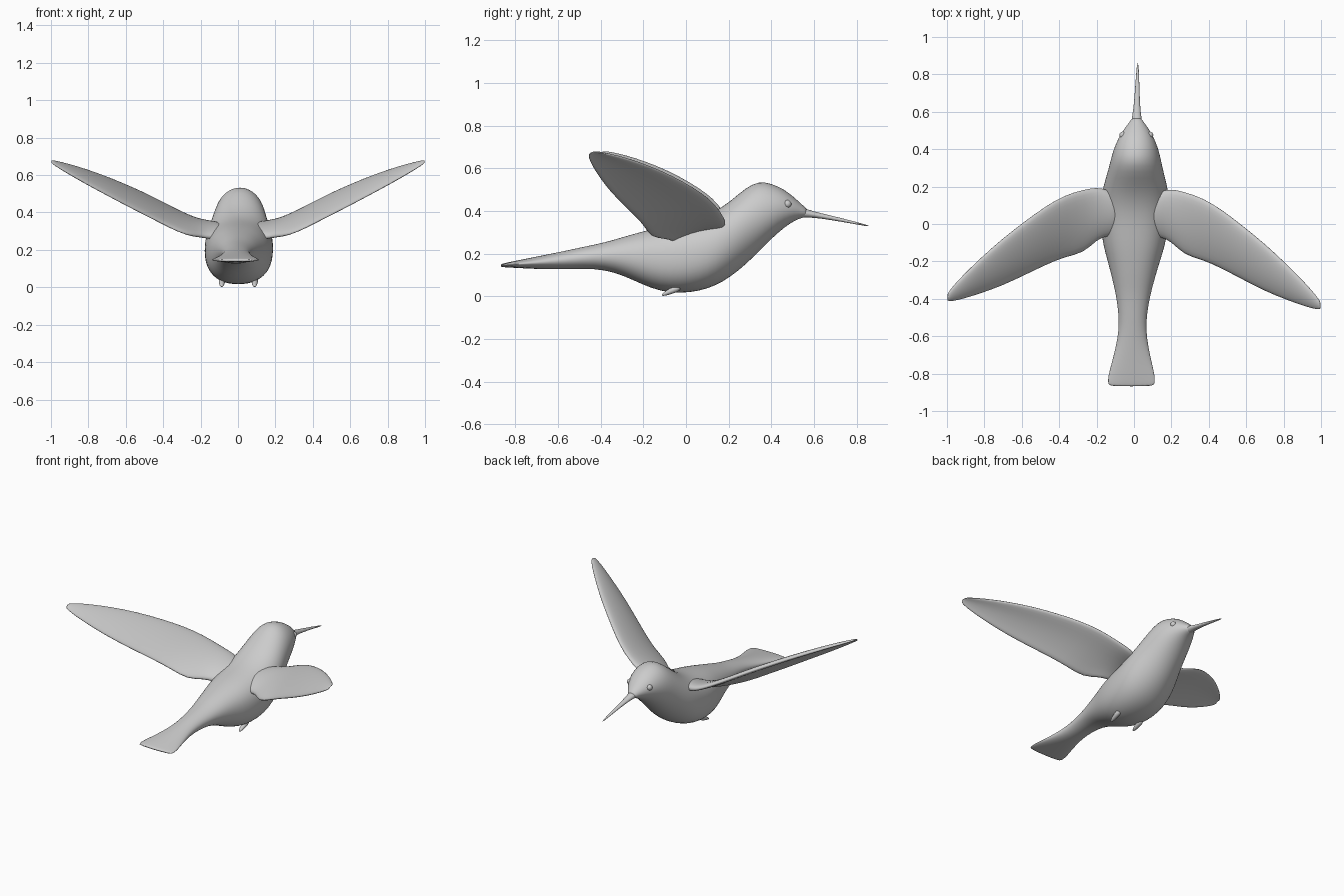
import bpy, bmesh, math
from mathutils import Vector


def loft(name, rings, subdiv=1):
    """Skin closed rings of equal length, cap both ends, smooth."""
    bm = bmesh.new()
    vr = [[bm.verts.new(p) for p in r] for r in rings]
    n = len(vr[0])
    for a, b in zip(vr, vr[1:]):
        for i in range(n):
            j = (i + 1) % n
            bm.faces.new((a[i], a[j], b[j], b[i]))
    bm.faces.new(vr[0])
    bm.faces.new(vr[-1])
    bmesh.ops.recalc_face_normals(bm, faces=bm.faces)
    for f in bm.faces:
        f.smooth = True
    me = bpy.data.meshes.new(name)
    bm.to_mesh(me)
    bm.free()
    ob = bpy.data.objects.new(name, me)
    bpy.context.collection.objects.link(ob)
    if subdiv:
        m = ob.modifiers.new("smooth", 'SUBSURF')
        m.levels = m.render_levels = subdiv
    return ob


def centre_x(y):
    return 0.003 + 0.02 * y


def oval(y, top, bot, hw, power=2.0, n=24):
    """Upright superellipse ring across the body at position y."""
    pts = []
    for i in range(n):
        a = 2 * math.pi * i / n
        c, s = math.cos(a), math.sin(a)
        pts.append(Vector((
            centre_x(y) + hw * math.copysign(abs(c) ** (2 / power), c), y,
            (top + bot) / 2 + (top - bot) / 2 * math.copysign(abs(s) ** (2 / power), s))))
    return pts


# Body, head and fanned tail: y, top, bottom, half width, squareness
body = [
    (-0.868, 0.150, 0.138, 0.118, 2.2), (-0.855, 0.154, 0.136, 0.125, 2.2),
    (-0.82, 0.162, 0.134, 0.128, 2), (-0.75, 0.176, 0.130, 0.110, 2),
    (-0.66, 0.194, 0.126, 0.088, 2), (-0.57, 0.212, 0.126, 0.073, 2),
    (-0.48, 0.232, 0.129, 0.076, 2), (-0.38, 0.252, 0.124, 0.092, 2),
    (-0.29, 0.280, 0.095, 0.115, 2.1), (-0.20, 0.305, 0.052, 0.140, 2.2),
    (-0.12, 0.326, 0.022, 0.165, 2.3), (-0.03, 0.345, 0.012, 0.180, 2.3),
    (0.06, 0.365, 0.022, 0.185, 2.3), (0.14, 0.400, 0.048, 0.184, 2.2),
    (0.21, 0.448, 0.090, 0.170, 2.1), (0.28, 0.510, 0.147, 0.150, 2),
    (0.34, 0.541, 0.207, 0.136, 2), (0.40, 0.530, 0.268, 0.121, 2),
    (0.46, 0.502, 0.322, 0.096, 2), (0.51, 0.462, 0.355, 0.066, 2),
    (0.545, 0.428, 0.368, 0.037, 2), (0.57, 0.408, 0.373, 0.024, 2),
]
loft("body", [oval(*b) for b in body])

# Long thin beak
beak = [(0.50, 0.425, 0.365, 0.035), (0.55, 0.415, 0.368, 0.030),
        (0.60, 0.397, 0.368, 0.021), (0.67, 0.381, 0.358, 0.015),
        (0.77, 0.356, 0.342, 0.010), (0.865, 0.330, 0.324, 0.004)]
loft("beak", [oval(*b, n=12) for b in beak])

# Wings: x, leading edge y z, trailing edge y z, thickness
stations = [
    (0.08, 0.150, 0.315, -0.06, 0.260, 0.060), (0.15, 0.185, 0.335, -0.07, 0.265, 0.055),
    (0.20, 0.193, 0.348, -0.09, 0.272, 0.045), (0.27, 0.180, 0.378, -0.165, 0.278, 0.036),
    (0.37, 0.148, 0.430, -0.185, 0.322, 0.034), (0.47, 0.088, 0.482, -0.23, 0.375, 0.034),
    (0.58, 0.005, 0.533, -0.285, 0.430, 0.034), (0.70, -0.09, 0.583, -0.345, 0.494, 0.032),
    (0.82, -0.20, 0.627, -0.390, 0.558, 0.028), (0.92, -0.30, 0.657, -0.423, 0.616, 0.022),
    (0.98, -0.368, 0.672, -0.436, 0.652, 0.014), (1.0, -0.400, 0.678, -0.434, 0.668, 0.008),
]
# Arched section with a hollow underside: chord fraction, height
section = [(0, 0), (0.02, 0.35), (0.12, 0.65), (0.3, 0.85), (0.5, 0.9), (0.7, 0.8),
           (0.9, 0.5), (0.99, 0.2), (1.0, -0.15), (0.93, -0.25), (0.85, -0.1),
           (0.6, 0.05), (0.35, 0.0), (0.12, -0.25), (0.02, -0.25)]


def wing(name, side):
    rings = []
    for x, ly, lz, ty, tz, th in stations:
        le, te = Vector((x, ly, lz)), Vector((x, ty, tz))
        up = Vector((1, -0.3, 0.45)).cross(le - te).normalized()
        ring = [le.lerp(te, u) + up * (w * th) for u, w in section]
        # the pose is turned slightly, so the two sides sweep differently
        rings.append([Vector((side * p.x, p.y - 0.022 * side * p.x, p.z)) for p in ring])
    return loft(name, rings)


for label, side in (("left", -1), ("right", 1)):
    wing(label + "_wing", side)

    # Eye bead on the side of the head
    bpy.ops.mesh.primitive_uv_sphere_add(
        segments=16, ring_count=10, radius=0.019,
        location=(centre_x(0.475) + side * 0.072, 0.475, 0.432))
    eye = bpy.context.object
    eye.name = label + "_eye"
    bpy.ops.object.shade_smooth()

    # Small tucked foot pointing backwards under the belly
    foot = [(-0.115, 0.010, 0.000, 0.006), (-0.095, 0.026, 0.002, 0.013),
            (-0.065, 0.045, 0.010, 0.018), (-0.02, 0.065, 0.025, 0.018)]
    ob = loft(label + "_foot", [oval(*f, n=10) for f in foot])
    ob.location.x = side * 0.088
